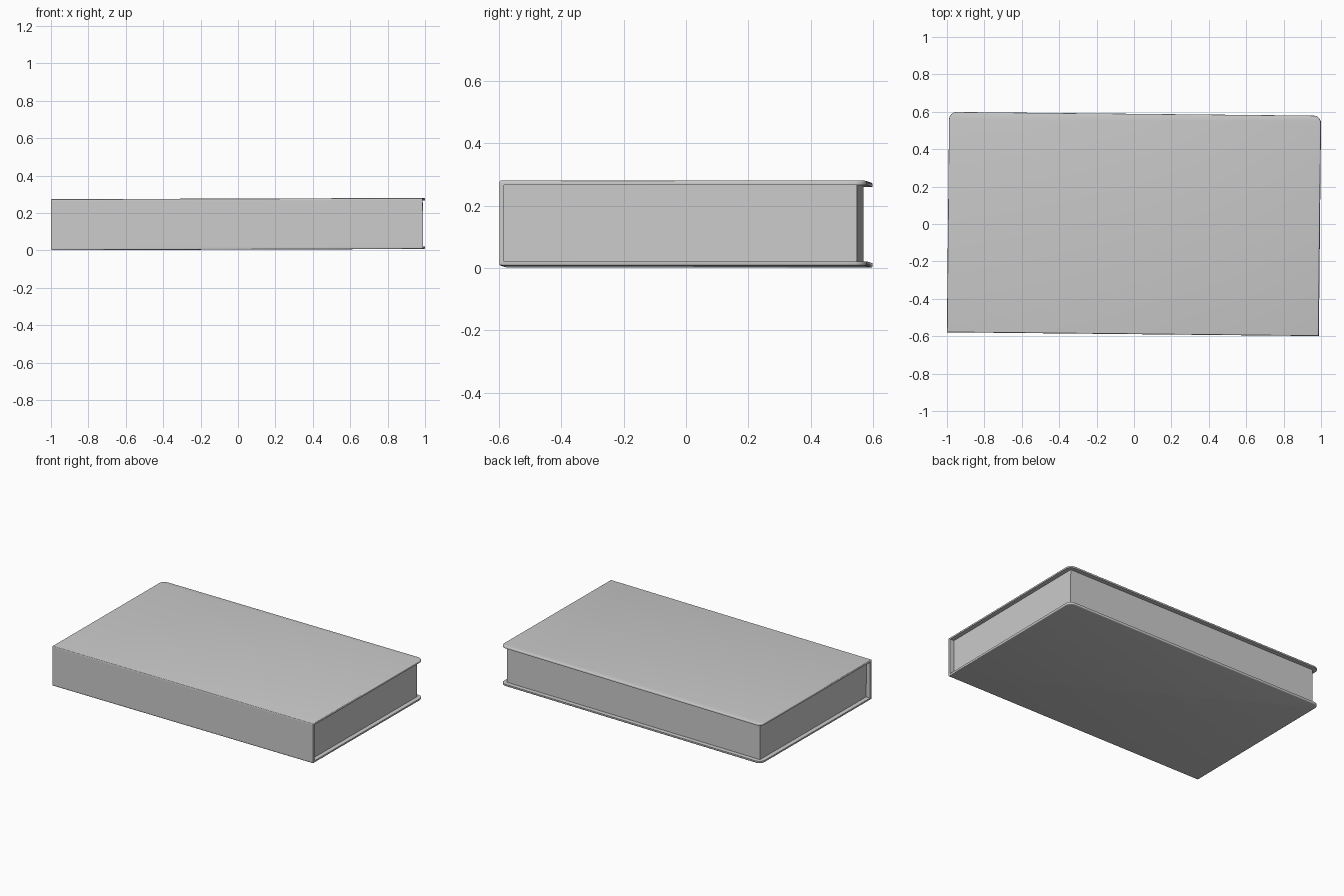
import bpy, bmesh, math
from mathutils import Matrix

if "Cube" in bpy.data.objects:
    bpy.data.objects.remove(bpy.data.objects["Cube"])

L, W, T = 1.988, 1.178, 0.273    # overall length, width, thickness
COVER, SPINE, OVERHANG = 0.014, 0.015, 0.03
RADIUS, ROUND = 0.04, 0.006      # corner radius in plan, softened outer edge

# The whole book lies slightly turned and tilted
PLACE = (Matrix.Translation((0, 0, 0.1405)) @ Matrix.Rotation(-0.0101, 4, 'Z')
         @ Matrix.Rotation(-0.0033, 4, 'Y'))

grey = bpy.data.materials.new("plain grey")
grey.diffuse_color = (0.6, 0.6, 0.6, 1)
grey.use_nodes = True
grey.node_tree.nodes["Principled BSDF"].inputs["Base Color"].default_value = grey.diffuse_color


def finish(name, bm):
    bmesh.ops.recalc_face_normals(bm, faces=bm.faces)
    bm.transform(PLACE)
    mesh = bpy.data.meshes.new(name)
    bm.to_mesh(mesh)
    bm.free()
    mesh.materials.append(grey)
    obj = bpy.data.objects.new(name, mesh)
    bpy.context.collection.objects.link(obj)
    bpy.ops.object.select_all(action='DESELECT')
    obj.select_set(True)
    bpy.context.view_layer.objects.active = obj
    bpy.ops.object.shade_smooth_by_angle(angle=math.radians(35))


def box(lo, hi):
    bm = bmesh.new()
    size = [b - a for a, b in zip(lo, hi)]
    mid = [(a + b) / 2 for a, b in zip(lo, hi)]
    bmesh.ops.create_cube(bm, size=1, matrix=Matrix.Translation(mid) @ Matrix.Diagonal((*size, 1)))
    return bm


def cover_outline():
    # Square corners at the spine, rounded corners at the open edge
    pts = [(-L / 2, -W / 2), (L / 2, -W / 2)]
    for sx, start in ((1, 0), (-1, 90)):
        for i in range(7):
            a = math.radians(start + 15 * i)
            pts.append((sx * (L / 2 - RADIUS) + RADIUS * math.cos(a),
                        W / 2 - RADIUS + RADIUS * math.sin(a)))
    return pts


def cover(name, side):
    bm = bmesh.new()
    inner = T / 2 - COVER
    base = bm.faces.new([bm.verts.new((x, y, side * inner)) for x, y in cover_outline()])
    raised = bmesh.ops.extrude_face_region(bm, geom=[base], use_keep_orig=True)
    top = [v for v in raised["geom"] if isinstance(v, bmesh.types.BMVert)]
    bmesh.ops.translate(bm, verts=top, vec=(0, 0, side * COVER))
    rim = [e for e in bm.edges if all(v in top for v in e.verts)]
    bmesh.ops.bevel(bm, geom=rim, offset=ROUND, segments=3, profile=0.5, affect='EDGES')
    finish(name, bm)


cover("top_cover", 1)
cover("bottom_cover", -1)

# Flat spine along the front
h = T / 2 - COVER
finish("spine", box((-L / 2, -W / 2, -h), (L / 2, -W / 2 + SPINE, h)))

# Page block, set in from the three open sides
finish("page_block", box((-L / 2 + OVERHANG, -W / 2 + SPINE, -h),
                         (L / 2 - OVERHANG, W / 2 - OVERHANG, h)))
